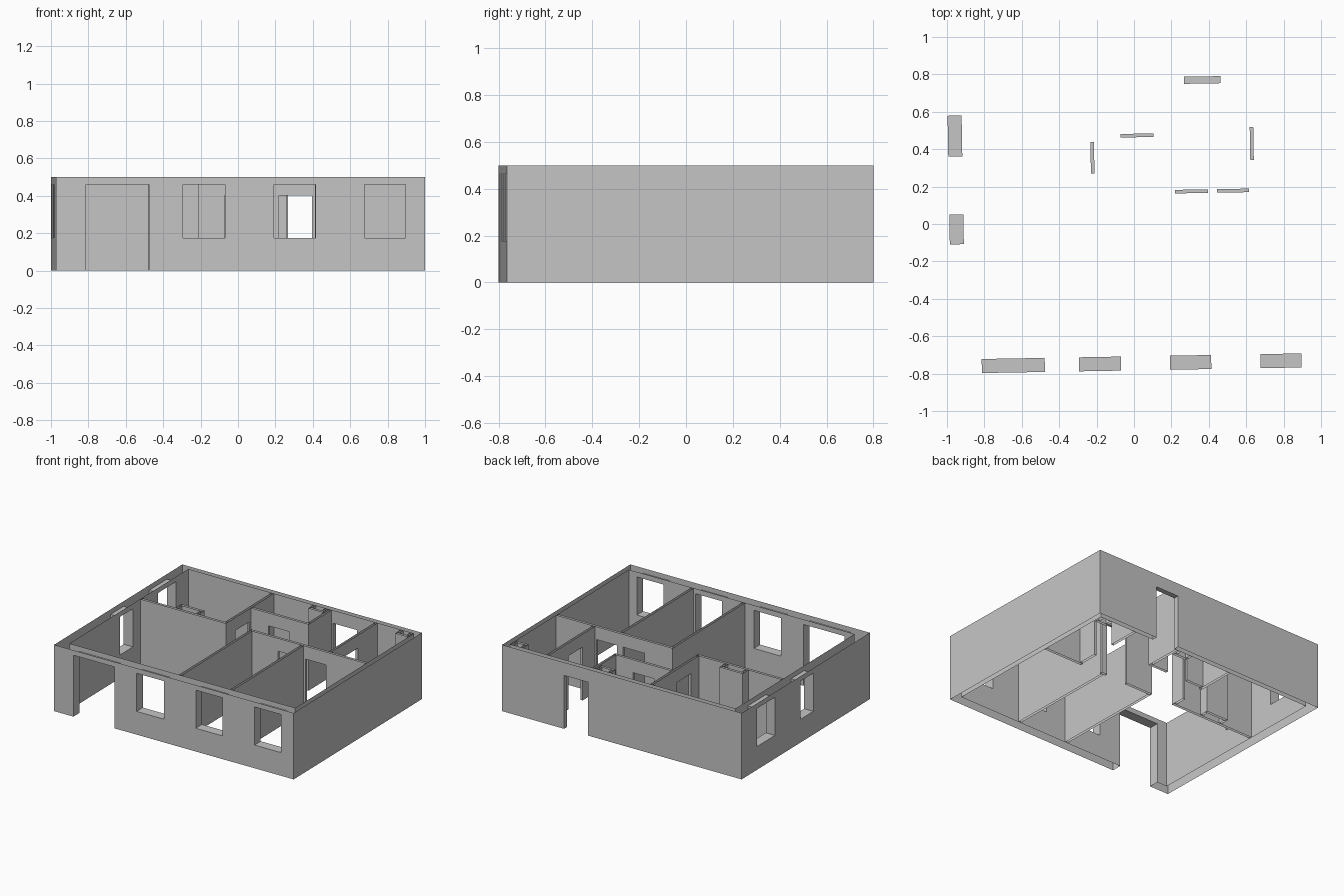
import bpy, bmesh
from math import radians
from mathutils import Vector

default = bpy.data.objects.get("Cube")
if default:
    bpy.data.objects.remove(default, do_unlink=True)

HEIGHT = 0.5
HALF_X, HALF_Y = 0.9865, 0.7825            # outer half sizes
THICK, THIN, INNER = 0.075, 0.038, 0.019   # wall thicknesses
LEFT_X, FRONT_Y = THICK - HALF_X, THICK - HALF_Y   # inner faces of the thick walls
RIGHT_X, BACK_Y = HALF_X - THIN, HALF_Y - THIN     # inner faces of the thin walls
TURN = radians(1)                          # whole plan is slightly turned
WINDOW = (0.175, 0.462)
GATE = (0, 0.462)
DOOR = (0, 0.402)

plaster = bpy.data.materials.new("grey_plaster")
plaster.use_nodes = True
GREY = (0.56, 0.56, 0.56, 1)
plaster.diffuse_color = GREY
for node in plaster.node_tree.nodes:
    if node.type == 'BSDF_PRINCIPLED':
        node.inputs["Base Color"].default_value = GREY


def wall(name, start, end, openings=(), sides=(-INNER / 2, INNER / 2),
         mitre=(0, 0), caps=(False, False)):
    """Hollow wall, open at top and bottom; openings are (from, to, (sill, head))."""
    a, b = Vector((*start, 0)), Vector((*end, 0))
    d = (b - a).normalized()
    left = Vector((-d.y, d.x, 0))
    length = (b - a).length
    axis = 0 if abs(d.x) > abs(d.y) else 1
    holes = sorted((*sorted((c - a[axis]) * d[axis] for c in (lo, hi)), z)
                   for lo, hi, z in openings)
    bm = bmesh.new()

    def quad(points, flip=False):
        verts = [bm.verts.new(a + d * s + left * o + Vector((0, 0, z)))
                 for s, o, z in points]
        bm.faces.new(verts[::-1] if flip else verts)

    def panel(s0, s1, z0, z1):
        # one patch on each side of the wall
        for o, flip in zip(sides, (False, True)):
            p = mitre[0] if flip and s0 == 0 else s0
            q = length - mitre[1] if flip and s1 == length else s1
            quad([(p, o, z0), (q, o, z0), (q, o, z1), (p, o, z1)], flip)

    def across(s, z0, z1, flip):
        o0, o1 = sides
        quad([(s, o0, z0), (s, o1, z0), (s, o1, z1), (s, o0, z1)], flip)

    def level(s0, s1, z, flip):
        o0, o1 = sides
        quad([(s0, o0, z), (s1, o0, z), (s1, o1, z), (s0, o1, z)], flip)

    at = 0
    for s0, s1, (sill, head) in holes:
        panel(at, s0, 0, HEIGHT)
        panel(s0, s1, head, HEIGHT)
        across(s0, sill, head, False)
        across(s1, sill, head, True)
        level(s0, s1, head, True)
        if sill > 0:
            panel(s0, s1, 0, sill)
            level(s0, s1, sill, False)
        at = s1
    panel(at, length, 0, HEIGHT)
    if caps[0]:
        across(0, 0, HEIGHT, True)
    if caps[1]:
        across(length, 0, HEIGHT, False)

    bmesh.ops.remove_doubles(bm, verts=bm.verts, dist=0.0001)
    mesh = bpy.data.meshes.new(name)
    bm.to_mesh(mesh)
    bm.free()
    mesh.materials.append(plaster)
    obj = bpy.data.objects.new(name, mesh)
    obj.rotation_euler.z = TURN
    bpy.context.collection.objects.link(obj)


# Outer walls, running counter-clockwise with mitred corners
front_left, front_right = (-HALF_X, -HALF_Y), (HALF_X, -HALF_Y)
back_right, back_left = (HALF_X, HALF_Y), (-HALF_X, HALF_Y)
wall("front_wall", front_left, front_right,
     [(-0.827, -0.49, GATE), (-0.307, -0.083, WINDOW),
      (0.18, 0.4, WINDOW), (0.664, 0.882, WINDOW)],
     sides=(0, THICK), mitre=(THICK, THIN))
wall("plain_side_wall", front_right, back_right, sides=(0, THIN), mitre=(THICK, THIN))
wall("back_wall", back_right, back_left, [(0.281, 0.476, DOOR)],
     sides=(0, THIN), mitre=(THIN, THICK))
wall("window_side_wall", back_left, front_left,
     [(0.377, 0.596, WINDOW), (-0.092, 0.067, WINDOW)],
     sides=(0, THICK), mitre=(THIN, THICK))

# Partitions along the hall
HALL = 0.169
half = INNER / 2
wall("living_room_partition", (LEFT_X, HALL), (-0.216 + half, HALL), caps=(False, True))
wall("bedroom_partition", (-half, HALL), (RIGHT_X, HALL),
     [(0.222, 0.398, DOOR), (0.447, 0.618, DOOR)], caps=(True, False))

# Partitions between the front rooms
for name, x in (("living_room_divider", 0), ("bedroom_divider", 0.423)):
    wall(name, (x, HALL - half), (x, FRONT_Y))

# Partitions between the back rooms
wall("kitchen_partition", (-0.216, HALL + half), (-0.216, BACK_Y), [(0.273, 0.442, DOOR)])
wall("bathroom_partition", (0.637, HALL + half), (0.637, BACK_Y), [(0.331, 0.507, DOOR)])
CLOSET = 0.473
wall("closet_front", (-0.216 + half, CLOSET), (0.26 + half, CLOSET),
     [(-0.063, 0.113, DOOR)], caps=(False, True))
wall("closet_side", (0.26, CLOSET + half), (0.26, BACK_Y))


# Service shafts boxed in against the walls
def shaft(name, x0, x1, y_wall, y_face):
    step = half if y_face > y_wall else -half
    wall(name + "_face", (x0 - half, y_face), (x1 + half, y_face), caps=(True, True))
    for side, x in (("left", x1), ("right", x0)):
        wall(name + "_" + side, (x, y_wall), (x, y_face - step))


shaft("kitchen_shaft", -0.625, -0.455, HALL + half, 0.24)
shaft("closet_shaft", 0.13, 0.23, BACK_Y, 0.69)
shaft("corner_shaft", 0.85, 0.93, BACK_Y, 0.685)
